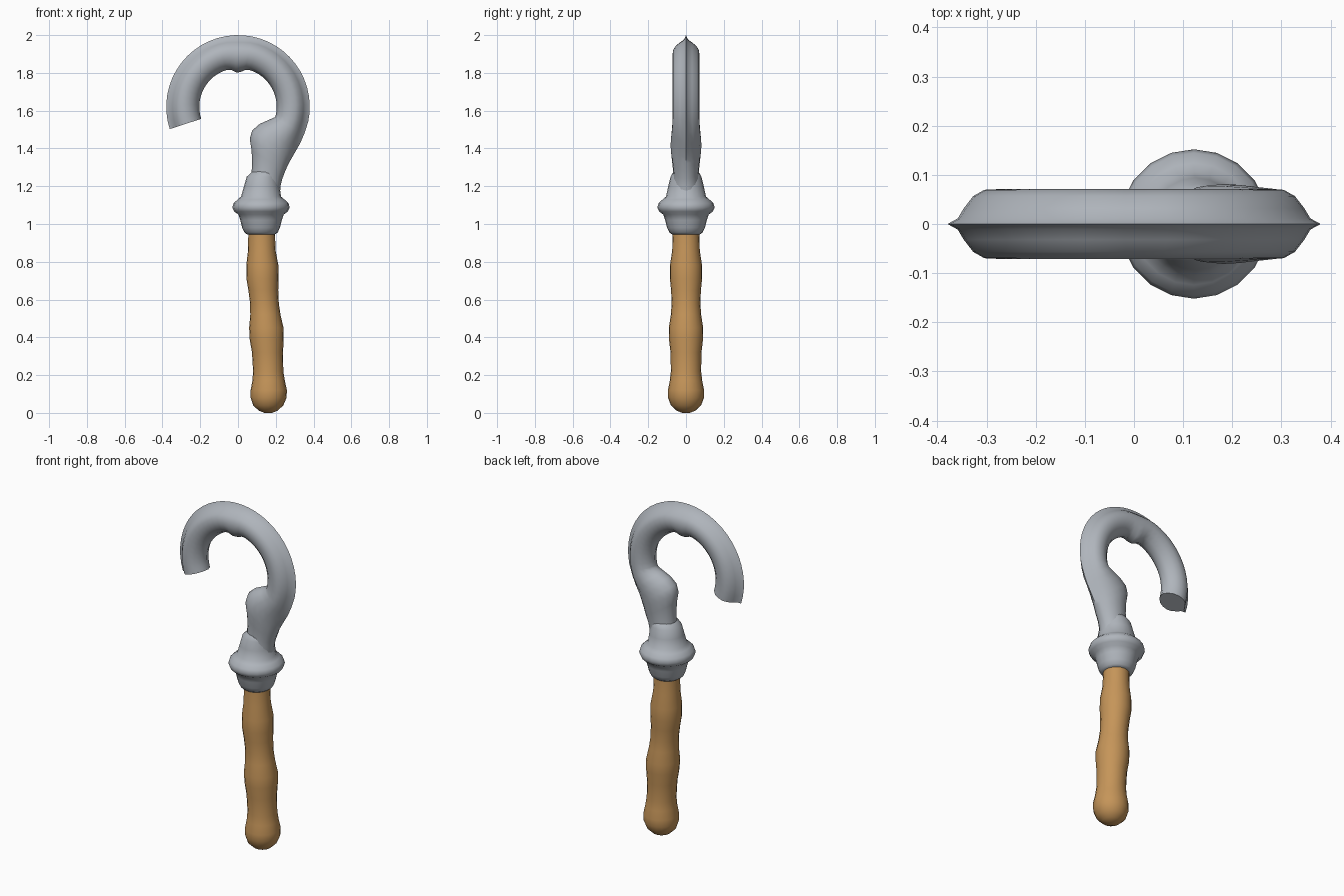
import bpy, bmesh, math
from mathutils import Vector

if "Cube" in bpy.data.objects:
    bpy.data.objects.remove(bpy.data.objects["Cube"])


def material(name, color):
    m = bpy.data.materials.new(name)
    m.use_nodes = True
    m.diffuse_color = (*color, 1)
    m.node_tree.nodes["Principled BSDF"].inputs["Base Color"].default_value = (*color, 1)
    return m


def loft(name, rings, mat, angle):
    """Skin a list of closed rings and cap both ends."""
    bm = bmesh.new()
    loops = [[bm.verts.new(p) for p in ring] for ring in rings]
    for a, b in zip(loops, loops[1:]):
        n = len(a)
        for i in range(n):
            j = (i + 1) % n
            bm.faces.new((a[i], a[j], b[j], b[i]))
    bm.faces.new(loops[0])
    bm.faces.new(loops[-1])
    bmesh.ops.recalc_face_normals(bm, faces=bm.faces)
    me = bpy.data.meshes.new(name)
    bm.to_mesh(me)
    bm.free()
    me.materials.append(mat)
    ob = bpy.data.objects.new(name, me)
    bpy.context.collection.objects.link(ob)
    bpy.ops.object.select_all(action="DESELECT")
    ob.select_set(True)
    bpy.context.view_layer.objects.active = ob
    bpy.ops.object.shade_smooth_by_angle(angle=math.radians(angle))
    return ob


def turned(name, rows, mat, sides=20):
    """Round part from rows of height, radius and centre x."""
    turn = [math.tau * i / sides for i in range(sides)]
    rings = [[(cx + r * math.cos(a), r * math.sin(a), z) for a in turn]
             for z, r, cx in rows]
    return loft(name, rings, mat, 60)


steel = material("steel grey", (0.43, 0.46, 0.50))
wood = material("warm wood", (0.56, 0.30, 0.10))

# Wavy wooden grip with a rounded butt
turned("handle", [
    (0.0, 0.02, 0.16), (0.012, 0.05, 0.16), (0.04, 0.08, 0.16), (0.08, 0.095, 0.162),
    (0.12, 0.096, 0.163), (0.17, 0.086, 0.162), (0.22, 0.08, 0.16), (0.32, 0.082, 0.156),
    (0.39, 0.09, 0.152), (0.45, 0.091, 0.15), (0.52, 0.08, 0.145), (0.58, 0.076, 0.14),
    (0.65, 0.079, 0.134), (0.71, 0.085, 0.13), (0.78, 0.085, 0.129), (0.86, 0.073, 0.126),
    (0.97, 0.07, 0.125)], wood)

# Ferrule with a bulging collar, tapering into the neck
turned("ferrule", [
    (0.945, 0.074, 0.122), (0.955, 0.088, 0.122), (0.98, 0.1, 0.122), (1.02, 0.11, 0.122),
    (1.05, 0.12, 0.122), (1.066, 0.142, 0.122), (1.088, 0.152, 0.122), (1.11, 0.145, 0.122),
    (1.13, 0.124, 0.122), (1.145, 0.106, 0.122), (1.2, 0.094, 0.126), (1.25, 0.082, 0.128),
    (1.275, 0.068, 0.14), (1.3, 0.03, 0.14)], steel)

# Hook stations: outer point, inner point, half thickness, ridge strength
stations = []
for deg in range(198, -13, -7):
    a = math.radians(deg)
    d = Vector((math.cos(a), math.sin(a)))
    inner = 0.205 - 0.025 * math.exp(-((deg - 90) / 9) ** 2)
    c = Vector((0, 1.62))
    stations.append((c + d * 0.38, c + d * inner, 0.071, 1.0))
for ox, oz, ix, iz, w, k in [
        (0.35, 1.475, 0.195, 1.565, 0.073, 0.9), (0.328, 1.425, 0.16, 1.55, 0.076, 0.7),
        (0.305, 1.385, 0.115, 1.53, 0.08, 0.5), (0.285, 1.35, 0.075, 1.495, 0.082, 0.3),
        (0.268, 1.32, 0.062, 1.45, 0.08, 0.15), (0.25, 1.28, 0.072, 1.39, 0.074, 0),
        (0.235, 1.24, 0.075, 1.32, 0.068, 0), (0.225, 1.2, 0.07, 1.25, 0.07, 0),
        (0.22, 1.12, 0.05, 1.12, 0.08, 0)]:
    stations.append((Vector((ox, oz)), Vector((ix, iz)), w, k))

# Half section from the sharp outer ridge to the round inner side
ridged = [(0, 0), (0.12, 0.16), (0.19, 0.45), (0.3, 0.8), (0.43, 0.98),
          (0.6, 1), (0.77, 0.85), (0.92, 0.5), (1, 0)]
rings = []
for outer, inner, w, k in stations:
    half = []
    for i, (t, y) in enumerate(ridged):
        a = math.pi * i / (len(ridged) - 1)
        t = k * t + (1 - k) * (1 - math.cos(a)) / 2
        y = k * y + (1 - k) * math.sin(a)
        half.append((outer.lerp(inner, t), y * w))
    section = half + [(p, -y) for p, y in half[-2:0:-1]]
    rings.append([(p.x, y, p.y) for p, y in section])
loft("hook", rings, steel, 50)
